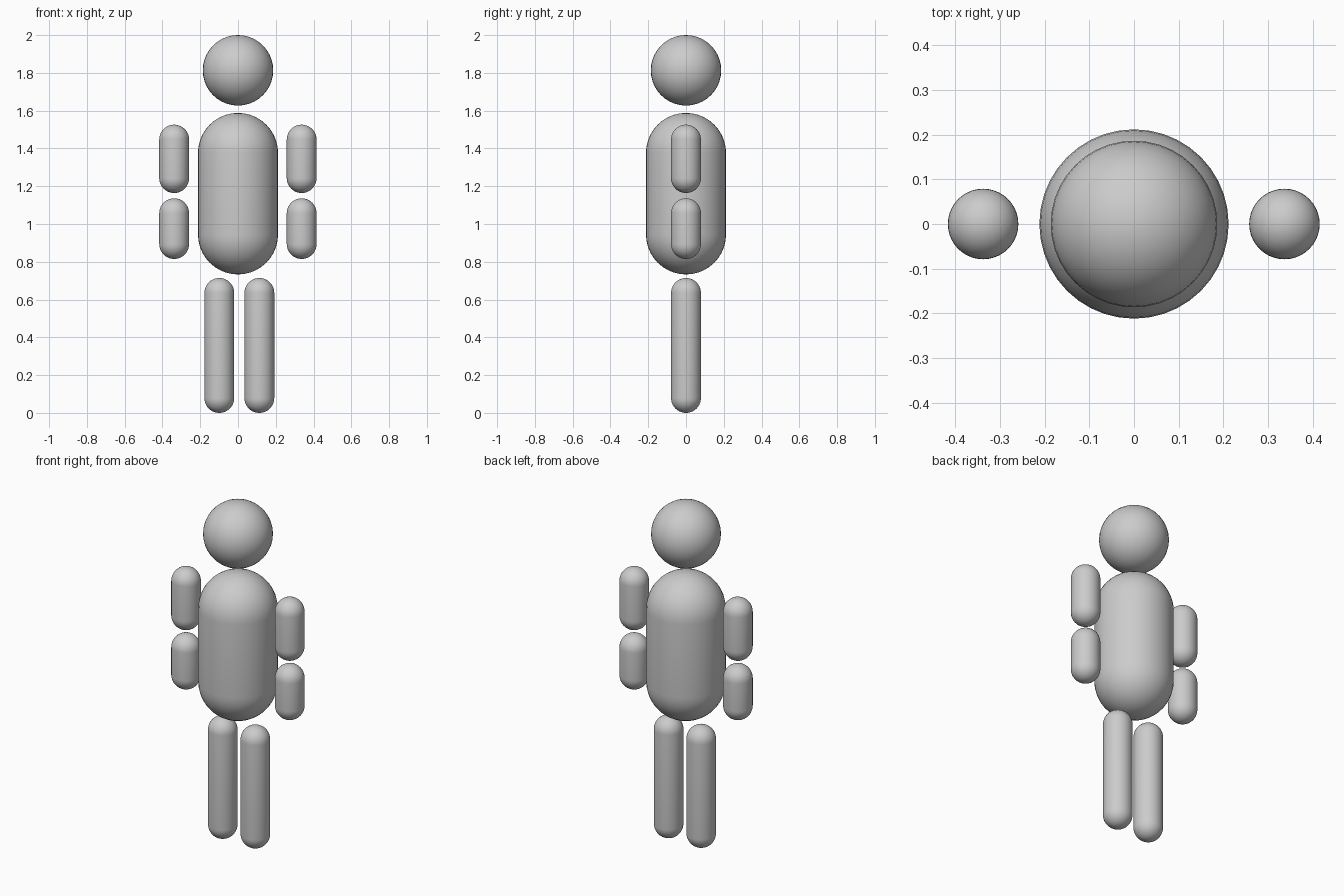
import bpy, bmesh
from math import sin, cos, pi
from mathutils import Vector

if "Cube" in bpy.data.objects:
    bpy.data.objects.remove(bpy.data.objects["Cube"])

SEG, CAP = 40, 10


def capsule(name, x, z0, z1, r):
    """Round-ended vertical capsule from z0 to z1; a sphere when z1 - z0 == 2r."""
    half = max((z1 - z0) / 2 - r, 0)
    mid = (z0 + z1) / 2
    angles = [-pi / 2 + pi / 2 * i / CAP for i in range(CAP + 1)]
    profile = [(r * cos(a), r * sin(a) - half) for a in angles]
    profile += [(p, -z) for p, z in reversed(profile)]
    bm = bmesh.new()
    verts = [bm.verts.new((p, 0, z)) for p, z in profile]
    edges = [bm.edges.new(pair) for pair in zip(verts, verts[1:])]
    bmesh.ops.spin(bm, geom=verts + edges, cent=(0, 0, 0), axis=(0, 0, 1),
                   angle=2 * pi, steps=SEG, use_duplicate=False)
    bmesh.ops.remove_doubles(bm, verts=bm.verts, dist=1e-4)
    bmesh.ops.dissolve_degenerate(bm, edges=bm.edges, dist=1e-5)
    bmesh.ops.recalc_face_normals(bm, faces=bm.faces)
    for f in bm.faces:
        f.smooth = True
    mesh = bpy.data.meshes.new(name)
    bm.to_mesh(mesh)
    bm.free()
    obj = bpy.data.objects.new(name, mesh)
    obj.location = Vector((x, 0, mid))
    bpy.context.collection.objects.link(obj)
    return obj


# Head and body
capsule("head", 0, 1.627, 2.0, 0.1865)
capsule("torso", 0, 0.733, 1.588, 0.212)

# Arms in two pieces, and single-piece legs
for side, arm_x, leg_x in (("left", -0.338, -0.099), ("right", 0.337, 0.113)):
    capsule(side + "_upper_arm", arm_x, 1.164, 1.526, 0.079)
    capsule(side + "_forearm", arm_x, 0.815, 1.136, 0.079)
    capsule(side + "_leg", leg_x, 0.0, 0.714, 0.079)
